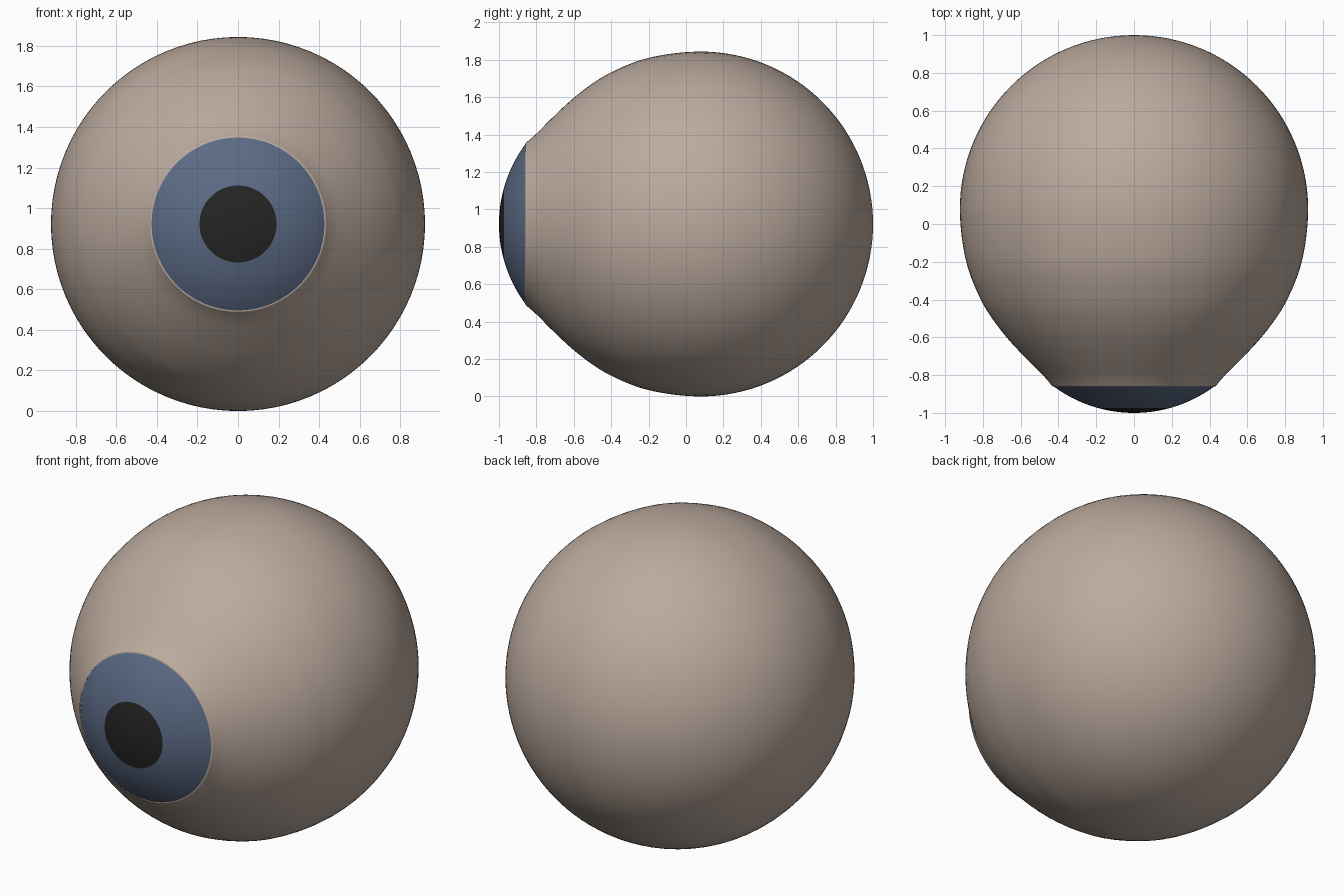
import bpy, bmesh, math

if "Cube" in bpy.data.objects:
    bpy.data.objects.remove(bpy.data.objects["Cube"])

CZ = 0.922      # height of the eye axis
SEG = 96


def material(name, rgb):
    m = bpy.data.materials.new(name)
    m.diffuse_color = (*rgb, 1)
    m.use_nodes = True
    m.node_tree.nodes["Principled BSDF"].inputs["Base Color"].default_value = m.diffuse_color
    return m


def lathe(name, profile, mat):
    """Revolve (y, radius) points, ordered front to back, round the y axis."""
    bm = bmesh.new()
    rings = []
    for y, r in profile:
        if r < 1e-5:
            rings.append([bm.verts.new((0, y, CZ))])
        else:
            rings.append([bm.verts.new((r * math.cos(2 * math.pi * i / SEG), y,
                                        CZ + r * math.sin(2 * math.pi * i / SEG)))
                          for i in range(SEG)])
    for a, b in zip(rings, rings[1:]):
        for i in range(SEG):
            j = (i + 1) % SEG
            quad = [a[i % len(a)], a[j % len(a)], b[j % len(b)], b[i % len(b)]]
            bm.faces.new(list(dict.fromkeys(quad)))
    bmesh.ops.recalc_face_normals(bm, faces=bm.faces)
    # open caps: make sure normals face forward
    if all(f.normal.y > -1e-6 for f in bm.faces):
        bmesh.ops.reverse_faces(bm, faces=bm.faces)
    for f in bm.faces:
        f.smooth = True
    me = bpy.data.meshes.new(name)
    bm.to_mesh(me)
    bm.free()
    me.materials.append(mat)
    ob = bpy.data.objects.new(name, me)
    bpy.context.collection.objects.link(ob)
    return ob


def smooth_curve(pts, n=5):
    """Catmull-Rom through pts (first and last are only guides)."""
    out = []
    for p0, p1, p2, p3 in zip(pts, pts[1:], pts[2:], pts[3:]):
        for k in range(n):
            t = k / n
            out.append(tuple(0.5 * (2 * b + (c - a) * t + (2 * a - 5 * b + 4 * c - d) * t * t
                                    + (3 * b - a - 3 * c + d) * t ** 3)
                             for a, b, c, d in zip(p0, p1, p2, p3)))
    return out


def cap(r0, r1, n=10):
    """Slice of the bulging front dome between two radii."""
    R = 0.715
    return [(-1 + R - math.sqrt(R * R - r * r), r)
            for r in (r0 + (r1 - r0) * i / n for i in range(n + 1))]


white = material("eye white", (0.50, 0.405, 0.345))
blue = material("iris blue", (0.105, 0.145, 0.235))
black = material("pupil black", (0.018, 0.018, 0.018))

# eyeball: small rim, tapering front, spherical back
front = smooth_curve([(-0.865, 0.41), (-0.86, 0.426), (-0.857, 0.434), (-0.842, 0.446),
                      (-0.80, 0.483), (-0.71, 0.573), (-0.61, 0.666), (-0.51, 0.744),
                      (-0.406, 0.808), (-0.25, 0.874), (-0.09, 0.909), (0.078, 0.922),
                      (0.22, 0.911)])
back = [(0.078 + 0.922 * math.sin(a), 0.922 * math.cos(a))
        for a in (math.pi / 2 * i / 32 for i in range(33))]
lathe("eyeball", front + back, white)

# coloured dome
lathe("iris", cap(0.19, 0.426), blue)
lathe("pupil", cap(0.0, 0.19), black)
